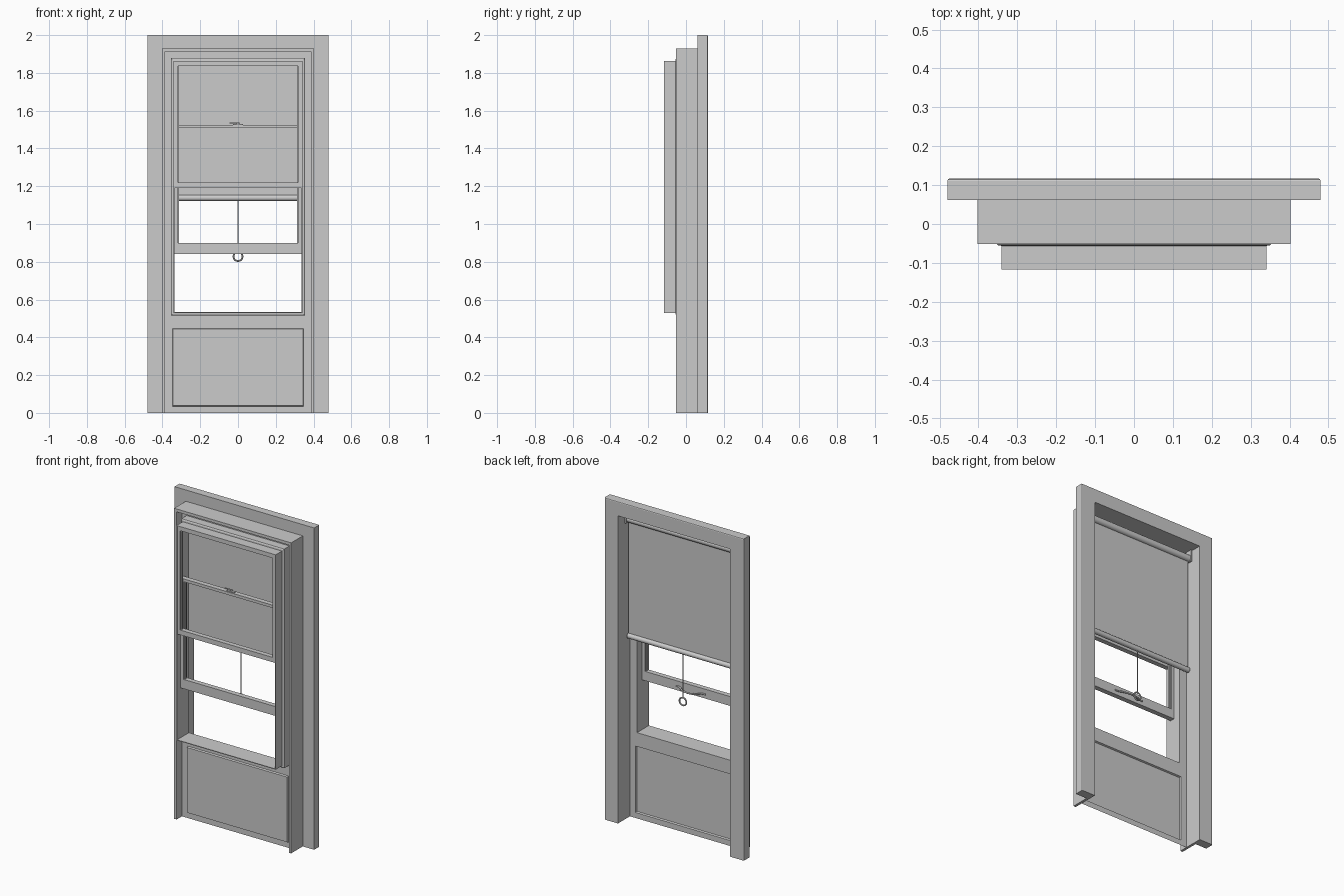
import bpy, math

if "Cube" in bpy.data.objects:
    bpy.data.objects.remove(bpy.data.objects["Cube"])


def make(name, verts, faces):
    me = bpy.data.meshes.new(name)
    me.from_pydata(verts, [], faces)
    me.validate()
    ob = bpy.data.objects.new(name, me)
    bpy.context.collection.objects.link(ob)
    return ob


def activate(ob):
    bpy.ops.object.select_all(action='DESELECT')
    ob.select_set(True)
    bpy.context.view_layer.objects.active = ob


def box(name, x0, x1, y0, y1, z0, z1, bevel=0):
    v = [(x, y, z) for x in (x0, x1) for y in (y0, y1) for z in (z0, z1)]
    f = [(0, 1, 3, 2), (4, 6, 7, 5), (0, 4, 5, 1), (2, 3, 7, 6), (0, 2, 6, 4), (1, 5, 7, 3)]
    ob = make(name, v, f)
    if bevel:
        m = ob.modifiers.new("Bevel", 'BEVEL')
        m.width, m.segments = bevel, 2
    return ob


def surround(name, profile, z0, offset=0.0, closed_profile=True, four_sided=False):
    """Sweep (half_width, y, top_z) profile points around an opening with mitred corners.
    On four-sided frames the bottom edge moves outwards by half_width - offset."""
    v = []
    for hw, y, top in profile:
        low = z0 - (hw - offset) if four_sided else z0
        v += [(-hw, y, low), (-hw, y, top), (hw, y, top), (hw, y, low)]
    n, f = len(profile), []
    for i in range(n if closed_profile else n - 1):
        a, b = 4 * i, 4 * ((i + 1) % n)
        for k in range(4 if four_sided else 3):
            j = (k + 1) % 4
            f.append((a + k, a + j, b + j, b + k))
    if closed_profile and not four_sided:
        f += [tuple(4 * i for i in range(n)), tuple(4 * i + 3 for i in reversed(range(n)))]
    ob = make(name, v, f)
    activate(ob)
    bpy.ops.object.mode_set(mode='EDIT')
    bpy.ops.mesh.select_all(action='SELECT')
    bpy.ops.mesh.normals_make_consistent(inside=False)
    bpy.ops.object.mode_set(mode='OBJECT')
    return ob


def rod(name, r, length, loc, axis='X', verts=24):
    rot = (0, math.pi / 2, 0) if axis == 'X' else (0, 0, 0)
    bpy.ops.mesh.primitive_cylinder_add(vertices=verts, radius=r, depth=length, location=loc, rotation=rot)
    ob = bpy.context.object
    ob.name = name
    bpy.ops.object.shade_smooth_by_angle()
    return ob


def sash(name, y0, y1, z0, z1, bottom, top, hw=0.337, stile=0.02):
    for s, side in ((-1, "left"), (1, "right")):
        a, b = sorted((s * hw, s * (hw - stile)))
        box(f"{name}_{side}_stile", a, b, y0, y1, z0, z1)
    i = hw - stile
    box(f"{name}_bottom_rail", -i, i, y0, y1, z0, z0 + bottom)
    box(f"{name}_top_rail", -i, i, y0, y1, z1 - top, z1)
    # thin glazing bead inside the rails
    ym, b = (y0 + y1) / 2, 0.005
    for s in (-1, 1):
        p, q = sorted((s * i, s * (i - b)))
        box(f"{name}_side_bead", p, q, ym - .006, ym + .006, z0 + bottom, z1 - top)


# Interior casing with eased outer edge, and the jamb board behind it
surround("casing", [(.48, .062, 2.0), (.48, .111, 2.0), (.478, .115, 1.998), (.474, .117, 1.994),
                    (.386, .117, 1.912), (.386, .062, 1.912)], 0)
surround("jamb", [(.402, -.052, 1.93), (.402, .062, 1.93), (.386, .062, 1.912), (.386, -.052, 1.912)], 0)

# Thin wall skin between the jamb and window frame
surround("window_backing", [(.386, 0, 1.912), (.352, 0, 1.878)], .515, closed_profile=False)

# Lower panel: one sheet with its centre pushed forwards
outer = [(-.386, 0, 0), (.386, 0, 0), (.386, 0, .516), (-.386, 0, .516)]
rim = [(-.347, 0, .034), (.347, 0, .034), (.347, 0, .447), (-.347, 0, .447)]
field = [(x * .99, -.01, z + dz) for (x, y, z), dz in zip(rim, (.004, .004, -.004, -.004))]
make("lower_panel", outer + rim + field,
     [(a + k, a + (k + 1) % 4, a + 4 + (k + 1) % 4, a + 4 + k) for a in (0, 4) for k in range(4)]
     + [(8, 9, 10, 11)])

# Window frame with a flange and a thin projecting liner
surround("window_frame", [(.354, 0, 1.878), (.354, -.051, 1.878), (.349, -.055, 1.873), (.341, -.056, 1.864),
                          (.341, -.117, 1.864), (.337, -.117, 1.86), (.337, 0, 1.86)],
         .533, offset=.337, four_sided=True)

# Sliding sashes: the inner one is raised
sash("upper_sash", -.115, -.085, 1.19, 1.859, .03, .022)
sash("lower_sash", -.081, -.05, .842, 1.525, .058, .018)

# Sash latch on the meeting rail
box("latch_base", -.026, .026, -.075, -.057, 1.525, 1.530, .001)
rod("latch_pivot", .007, .01, (0, -.066, 1.533), 'Z', 16)
box("latch_lever", -.045, .004, -.069, -.062, 1.533, 1.538, .001)

# Bowed lift handle on the lower rail
cu = bpy.data.curves.new("lift_handle", 'CURVE')
cu.dimensions = '3D'
cu.bevel_depth, cu.bevel_resolution, cu.use_fill_caps = .005, 3, True
pts = [(-.10, -.047, .868), (-.075, -.045, .868), (-.045, -.027, .863),
       (.045, -.027, .863), (.075, -.045, .868), (.10, -.047, .868)]
sp = cu.splines.new('BEZIER')
sp.bezier_points.add(len(pts) - 1)
for bp, p in zip(sp.bezier_points, pts):
    bp.co = p
    bp.handle_left_type = bp.handle_right_type = 'AUTO'
bpy.context.collection.objects.link(bpy.data.objects.new("lift_handle", cu))

# Roller blind with tube, fabric, weighted hem bar, cord and pull ring
rod("blind_roller", .021, .75, (0, .03, 1.865))
for s in (-1, 1):
    box("roller_bracket", s * .38 - .005, s * .38 + .005, .008, .052, 1.842, 1.912)
box("blind_fabric", -.372, .372, .029, .031, 1.14, 1.865)
rod("blind_hem_bar", .016, .75, (0, .03, 1.138))
rod("pull_cord", .0025, .272, (0, .03, .989), 'Z', 8)
bpy.ops.mesh.primitive_torus_add(major_radius=.024, minor_radius=.0045, major_segments=32, minor_segments=10,
                                 location=(0, .03, .828), rotation=(math.pi / 2, 0, 0))
bpy.context.object.name = "pull_ring"
bpy.ops.object.shade_smooth_by_angle()
